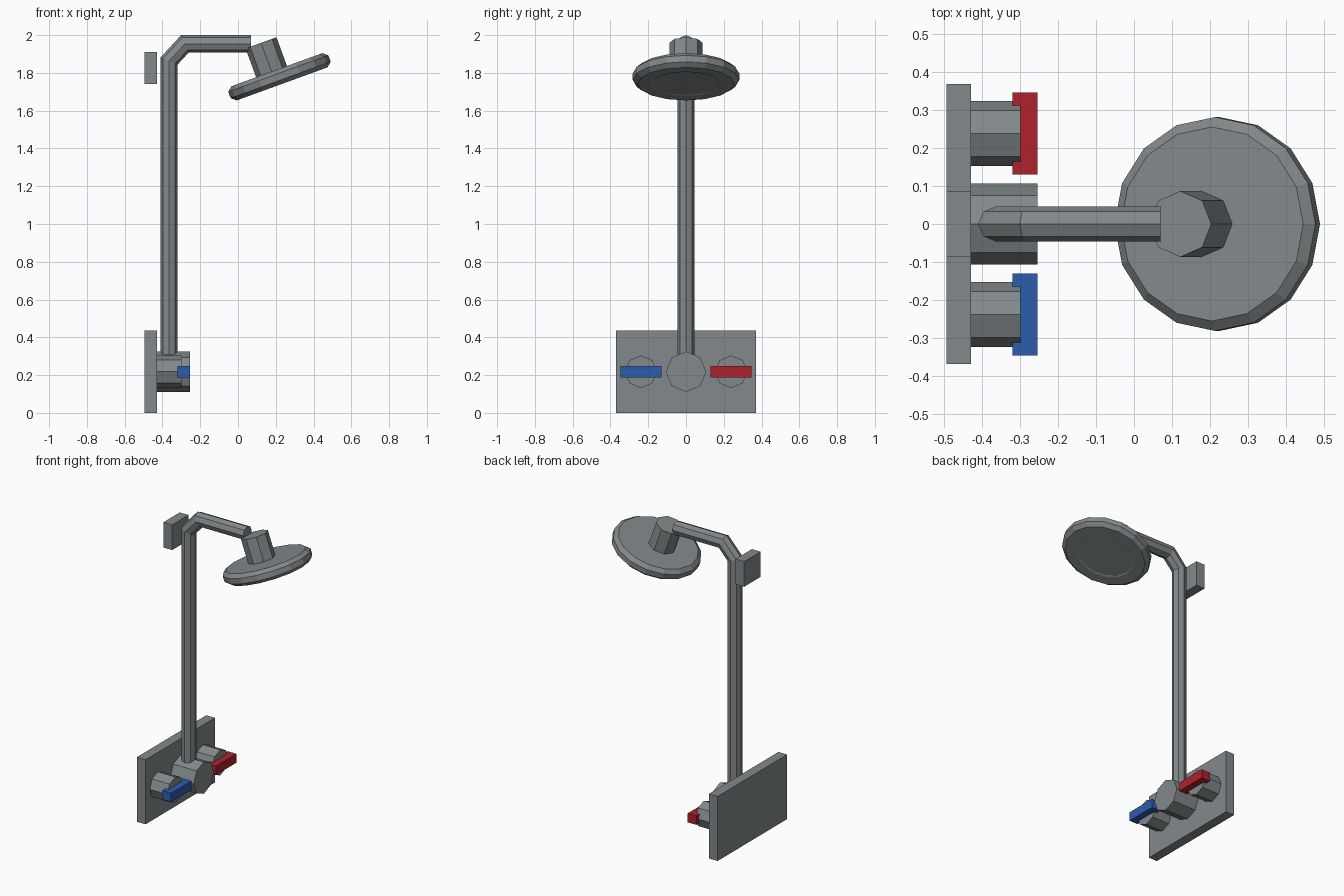
import bpy, bmesh, math
from mathutils import Vector

if "Cube" in bpy.data.objects:
    bpy.data.objects.remove(bpy.data.objects["Cube"])


def material(name, rgb):
    m = bpy.data.materials.new(name)
    m.diffuse_color = (*rgb, 1)
    m.use_nodes = True
    m.node_tree.nodes["Principled BSDF"].inputs["Base Color"].default_value = m.diffuse_color
    return m


METAL = material("grey_metal", (0.225, 0.25, 0.26))
RED = material("hot_red", (0.42, 0.016, 0.027))
BLUE = material("cold_blue", (0.025, 0.11, 0.42))


def finish(bm, name, mat):
    bmesh.ops.recalc_face_normals(bm, faces=bm.faces)
    me = bpy.data.meshes.new(name)
    bm.to_mesh(me)
    bm.free()
    me.materials.append(mat)
    ob = bpy.data.objects.new(name, me)
    bpy.context.collection.objects.link(ob)
    return ob


def box(name, lo, hi, mat=METAL):
    bm = bmesh.new()
    bmesh.ops.create_cube(bm, size=1)
    for v in bm.verts:
        v.co = Vector([(a + b) / 2 + c * (b - a) for a, b, c in zip(lo, hi, v.co)])
    return finish(bm, name, mat)


def loft(name, rings, sides, mat=METAL):
    """Rings of (centre, axis_a, axis_b), skinned and capped."""
    bm = bmesh.new()
    loops = []
    for c, a, b in rings:
        angles = [2 * math.pi * i / sides for i in range(sides)]
        loops.append([bm.verts.new(c + a * math.cos(t) + b * math.sin(t)) for t in angles])
    for p, q in zip(loops, loops[1:]):
        for i in range(sides):
            j = (i + 1) % sides
            bm.faces.new((p[i], p[j], q[j], q[i]))
    bm.faces.new(loops[0])
    bm.faces.new(loops[-1])
    return finish(bm, name, mat)


def turned(name, origin, axis, profile, sides):
    """Straight turned part: profile of (radius, distance along axis)."""
    y = Vector((0, 1, 0))
    a = y.cross(axis)
    return loft(name, [(origin + axis * d, a * r, y * r) for r, d in profile], sides)


# Wall plates
box("wall_plate", (-0.495, -0.37, 0), (-0.43, 0.37, 0.435))
box("upper_wall_bracket", (-0.495, -0.087, 1.74), (-0.43, 0.087, 1.91))

# Valve body and taps
X = Vector((1, 0, 0))
turned("valve_body", Vector((-0.44, 0, 0.218)), X, [(0.107, 0), (0.107, 0.185)], 8)
for side, label, mat in ((1, "hot", RED), (-1, "cold", BLUE)):
    y = 0.239 * side
    turned(label + "_tap", Vector((-0.44, y, 0.218)), X, [(0.086, 0), (0.086, 0.14)], 8)
    box(label + "_handle", (-0.32, y - 0.108, 0.188), (-0.255, y + 0.108, 0.248), mat)

# Riser pipe with a mitred bend
path = [Vector(p) for p in ((-0.365, 0, 0.22), (-0.365, 0, 1.863),
                            (-0.281, 0, 1.954), (0.07, 0, 1.954))]
R = 0.046
Y = Vector((0, 1, 0))
rings = []
for i, p in enumerate(path):
    d_in = (p - path[max(i - 1, 0)]).normalized()
    d_out = (path[min(i + 1, len(path) - 1)] - p).normalized()
    tangent = (d_in + d_out).normalized()
    stretch = 1 / tangent.dot(d_out if d_out.length else d_in)
    rings.append((p, Y.cross(tangent) * R * stretch, Y * R))
loft("riser_pipe", rings, 8)

# Tilted shower head
t = math.radians(20)
down = Vector((math.sin(t), 0, -math.cos(t)))
turned("head_neck", Vector((0.122, 0, 1.959)), down, [(0.087, 0), (0.087, 0.19)], 8)
turned("shower_head", Vector((0.206, 0, 1.817)), down,
       [(0.256, 0), (0.282, 0.022), (0.282, 0.058), (0.256, 0.08),
        (0.185, 0.08), (0.18, 0.077)], 16)
